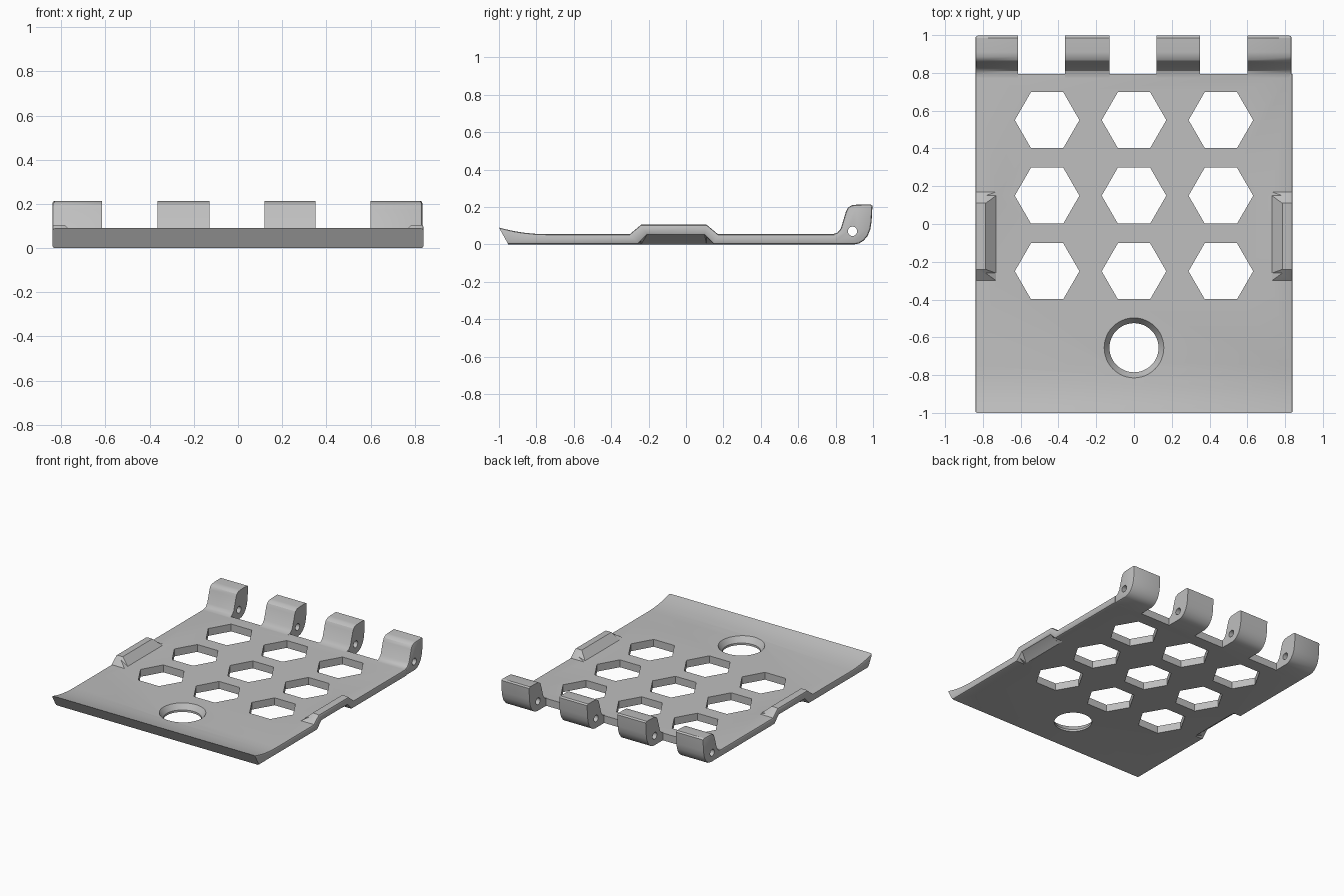
import bpy, bmesh, math

cube = bpy.data.objects.get("Cube")
if cube:
    bpy.data.objects.remove(cube, do_unlink=True)

grey = bpy.data.materials.new("plain grey")
grey.use_nodes = True
COLOUR = (0.52, 0.52, 0.52, 1)
grey.diffuse_color = COLOUR
grey.node_tree.nodes["Principled BSDF"].inputs["Base Color"].default_value = COLOUR


def loft(name, rings, bevel_caps=()):
    """Skin a list of closed rings, cap both ends, round the chosen caps."""
    bm = bmesh.new()
    loops = [[bm.verts.new(p) for p in ring] for ring in rings]
    n = len(loops[0])
    for r, s in zip(loops, loops[1:]):
        for i in range(n):
            a, b, c, d = r[i], r[(i + 1) % n], s[(i + 1) % n], s[i]
            # split along the higher diagonal so corners fold as hips
            if a.co.z + c.co.z >= b.co.z + d.co.z:
                tris = (a, b, c), (a, c, d)
            else:
                tris = (a, b, d), (b, c, d)
            for t in tris:
                bm.faces.new(t)
    caps = [bm.faces.new(loops[0]), bm.faces.new(loops[-1])]
    bmesh.ops.recalc_face_normals(bm, faces=bm.faces)
    bmesh.ops.dissolve_limit(bm, angle_limit=0.01, verts=bm.verts, edges=bm.edges)
    for k in bevel_caps:
        x = rings[k][0][0]
        edges = [e for e in bm.edges if all(abs(v.co.x - x) < 1e-5 for v in e.verts)]
        bmesh.ops.bevel(bm, geom=edges, offset=EDGE, segments=2, profile=0.5, affect='EDGES')
    mesh = bpy.data.meshes.new(name)
    bm.to_mesh(mesh)
    bm.free()
    mesh.materials.append(grey)
    obj = bpy.data.objects.new(name, mesh)
    bpy.context.collection.objects.link(obj)
    return obj


def circle(r, n):
    return [(r * math.cos(math.tau * i / n), r * math.sin(math.tau * i / n)) for i in range(n)]


def activate(obj):
    bpy.ops.object.select_all(action='DESELECT')
    obj.select_set(True)
    bpy.context.view_layer.objects.active = obj


def cut(obj, cutter):
    mod = obj.modifiers.new("cut", 'BOOLEAN')
    mod.operation = 'DIFFERENCE'
    mod.solver = 'EXACT'
    mod.object = cutter
    activate(obj)
    bpy.ops.object.modifier_apply(modifier=mod.name)


def ramp(y, a, b, c, d):
    return max(0, min(1, (y - a) / (b - a), (d - y) / (d - c)))


W, T, EDGE = 0.84, 0.055, 0.012
BUMP = (-0.30, -0.24, 0.11, 0.17)
RECESS = (-0.26, -0.21, 0.10, 0.15)


def section(y_top, y_bottom, top):
    """Cross-section of the plate, with raised side grips recessed below."""
    up = 0.05 * ramp(y_top, *BUMP)
    under = 0.05 * ramp(y_top, *RECESS)
    half = [(0.73, top), (0.785, top + up), (W - EDGE, top + up),
            (W - 0.0035, top + up - 0.0035), (W, top + up - EDGE),
            (W, under + EDGE), (W - 0.0035, under + 0.0035),
            (W - EDGE, under), (0.77, 0)]
    ring = half + [(-x, z) for x, z in reversed(half)]
    return [(x, y_bottom + (y_top - y_bottom) * z / top, z) for x, z in ring]


# Plate with upswept front lip
stations = [(-1, -0.95, 0.09), (-0.96, -0.93, 0.08), (-0.92, -0.90, 0.071),
            (-0.87, -0.86, 0.063), (-0.81, -0.81, 0.057), (-0.75, -0.75, T)]
stations += [(y, y, T) for y in sorted(BUMP + RECESS)] + [(0.795, 0.795, T)]
plate = loft("plate", [section(*s) for s in stations])

# Grid of hexagonal openings
cutters = []
for cx in (-0.46, 0, 0.46):
    for cy in (0.55, 0.15, -0.25):
        cutters.append(loft("hexagon_cutter", [
            [(cx + x, cy + y, z) for x, y in circle(0.171, 6)] for z in (-0.1, 0.2)]))

# Countersunk round hole
cutters.append(loft("round_hole_cutter", [
    [(x, y - 0.655, z) for x, y in circle(r, 48)]
    for r, z in ((0.13, -0.1), (0.13, 0.015), (0.158, T), (0.172, 0.075))]))
for c in cutters:
    cut(plate, c)

# Hinge knuckles with a shared pin hole
KNUCKLE = [(0.775, 0), (0.775, T), (0.79, 0.056), (0.81, 0.063), (0.828, 0.085),
           (0.855, 0.175), (0.865, 0.196), (0.885, 0.209), (0.91, 0.212),
           (0.985, 0.214), (0.997, 0.206), (0.992, 0.12), (0.985, 0.08),
           (0.972, 0.047), (0.95, 0.02), (0.925, 0.005), (0.90, 0)]
pin = loft("pin_cutter", [[(x, 0.89 + a, 0.07 + b) for a, b in circle(0.025, 24)]
                          for x in (-1, 1)])
cutters.append(pin)
parts = [plate]
for name, x0, x1, caps in (("right_outer_knuckle", -W, -0.615, (0,)),
                           ("right_inner_knuckle", -0.365, -0.13, ()),
                           ("left_inner_knuckle", 0.12, 0.35, ()),
                           ("left_outer_knuckle", 0.60, W - 0.005, (-1,))):
    knuckle = loft(name, [[(x, y, z) for y, z in KNUCKLE] for x in (x0, x1)], caps)
    cut(knuckle, pin)
    parts.append(knuckle)

for c in cutters:
    bpy.data.objects.remove(c, do_unlink=True)
for p in parts:
    activate(p)
    bpy.ops.object.shade_smooth_by_angle(angle=math.radians(30))
